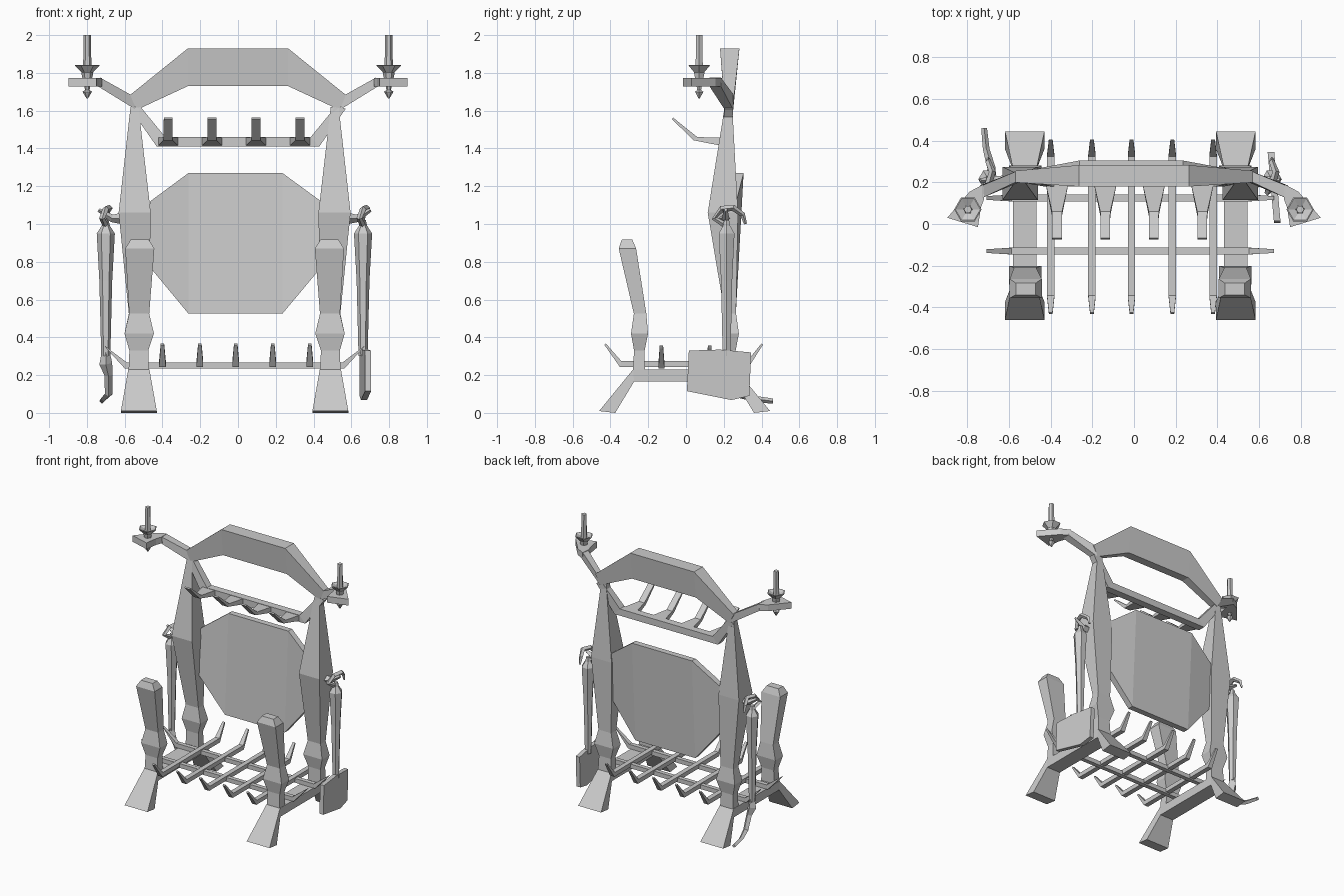
import bpy, bmesh, math
from mathutils import Vector

CX = -0.018   # centre line of the legs and grate


def loft(name, rings, loops=False):
    """Skin a list of equal-sized rings and cap both ends."""
    bm = bmesh.new()
    rows = [[bm.verts.new(p) for p in r] for r in rings]
    n = len(rows[0])
    for a, b in zip(rows, rows[1:]):
        for i in range(n):
            bm.faces.new((a[i], a[(i + 1) % n], b[(i + 1) % n], b[i]))
    bm.faces.new(rows[0])
    bm.faces.new(rows[-1])
    bmesh.ops.recalc_face_normals(bm, faces=bm.faces)
    me = bpy.data.meshes.new(name)
    bm.to_mesh(me)
    bm.free()
    ob = bpy.data.objects.new(name, me)
    bpy.context.collection.objects.link(ob)
    return ob


def post(name, cx, s, stations):
    """Vertical square column: (x offset, y, z, half width, half depth)."""
    loft(name, [[(cx + s * x + i * hx, y + j * hy, z)
                 for i, j in ((-1, -1), (1, -1), (1, 1), (-1, 1))]
                for x, y, z, hx, hy in stations])


def side_bar(name, cx, stations):
    """Bar drawn in the side view: (upper yz, lower yz, half width)."""
    loft(name, [[(cx - w, *a), (cx + w, *a), (cx + w, *b), (cx - w, *b)]
                for a, b, w in stations])


def front_bar(name, cx, s, stations):
    """Bar drawn in the front view: (xz, y range, xz, y range)."""
    loft(name, [[(cx + s * a[0], ya[0], a[1]), (cx + s * a[0], ya[1], a[1]),
                 (cx + s * b[0], yb[1], b[1]), (cx + s * b[0], yb[0], b[1])]
                for a, ya, b, yb in stations])


def lathe(name, x, y, profile, n=6):
    loft(name, [[(x + r * math.cos(2 * math.pi * i / n), y + r * math.sin(2 * math.pi * i / n), z)
                 for i in range(n)] for r, z in profile])


def tube(name, pts, radii):
    """Four-sided tapering rod along a path."""
    P = [Vector(p) for p in pts]
    rings = []
    for i, (p, r) in enumerate(zip(P, radii)):
        t = (P[min(i + 1, len(P) - 1)] - P[max(i - 1, 0)]).normalized()
        ref = Vector((1, 0, 0)) if abs(t.x) < 0.7 else Vector((0, 1, 0))
        u = t.cross(ref).normalized()
        v = t.cross(u)
        rings.append([p + u * r, p + v * r, p - u * r, p - v * r])
    loft(name, rings)


def mirrored(half):
    """Complete a front-view station list that starts at +x."""
    flip = lambda q: (-q[0], q[1])
    return half + [(flip(a), ya, flip(b), yb) for a, ya, b, yb in reversed(half)]


for s, tag in ((-1, "left"), (1, "right")):
    # Splayed feet joined by a beam
    side_bar(tag + "_foot_beam", CX + s * 0.507, [
        ((-0.46, 0.01), (-0.375, 0.0), 0.095), ((-0.28, 0.23), (-0.275, 0.165), 0.056),
        ((0.265, 0.23), (0.26, 0.165), 0.056), ((0.445, 0.01), (0.36, 0.0), 0.095)])
    # Front and back posts
    post(tag + "_front_post", CX, s, [
        (0.507, -0.25, 0.2, 0.055, 0.032), (0.507, -0.247, 0.33, 0.05, 0.028),
        (0.505, -0.246, 0.42, 0.078, 0.045), (0.505, -0.243, 0.525, 0.053, 0.033),
        (0.502, -0.31, 0.87, 0.077, 0.046), (0.502, -0.312, 0.917, 0.048, 0.028)])
    post(tag + "_back_post", CX, s, [
        (0.507, 0.237, 0.2, 0.055, 0.032), (0.507, 0.235, 0.33, 0.05, 0.028),
        (0.505, 0.235, 0.42, 0.078, 0.045), (0.507, 0.235, 0.525, 0.053, 0.03),
        (0.529, 0.195, 1.06, 0.085, 0.08), (0.53, 0.225, 1.62, 0.021, 0.02)])
    # Candle arm and bracket
    front_bar(tag + "_candle_arm", 0, s, [
        ((0.56, 1.68), (0.205, 0.255), (0.54, 1.605), (0.205, 0.25)),
        ((0.73, 1.775), (0.125, 0.185), (0.74, 1.728), (0.125, 0.185))])
    plan = [(0.725, 0.19), (0.79, 0.155), (0.897, 0.03), (0.75, -0.015), (0.735, 0.08), (0.72, 0.12)]
    loft(tag + "_candle_bracket", [[(s * x, y, z) for x, y in plan] for z in (1.727, 1.774)])
    # Candle, drip dish and holder
    lathe(tag + "_candle", s * 0.798, 0.07, [(0.022, 1.83), (0.019, 2.0)])
    lathe(tag + "_candle_dish", s * 0.798, 0.07, [
        (0.028, 1.8), (0.066, 1.84), (0.06, 1.842), (0.022, 1.825)])
    lathe(tag + "_candle_holder", s * 0.798, 0.07, [
        (0.004, 1.665), (0.025, 1.7), (0.012, 1.71), (0.018, 1.74), (0.032, 1.8), (0.02, 1.83)])
    # Tool peg on the post
    tube(tag + "_tool_peg", [(CX + s * 0.58, 0.2, 1.03), (CX + s * 0.65, 0.21, 1.03),
                             (CX + s * 0.72, 0.21, 1.075)], [0.035, 0.02, 0.01])

# Arched headboard and the lower hook rail
front_bar("headboard", 0, 1, mirrored([
    ((0.575, 1.68), (0.2, 0.255), (0.535, 1.605), (0.205, 0.25)),
    ((0.265, 1.93), (0.18, 0.283), (0.265, 1.73), (0.2, 0.262))]))
front_bar("hook_rail", 0, 1, mirrored([
    ((0.52, 1.625), (0.205, 0.25), (0.57, 1.61), (0.205, 0.25)),
    ((0.385, 1.46), (0.18, 0.235), (0.43, 1.41), (0.18, 0.235))]))
for i, x in enumerate((-0.37, -0.138, 0.095, 0.328)):
    side_bar(f"rail_hook_{i + 1}", x, [
        ((0.2, 1.457), (0.2, 1.412), 0.056), ((0.06, 1.46), (0.04, 1.443), 0.024),
        ((-0.068, 1.563), (-0.074, 1.555), 0.023)])

# Octagonal back panel, bowed across its width and leaning back
front, back = [], []
cols = [(-0.465, 1.12, 0.77), (-0.262, 1.27, 0.525), (0.235, 1.27, 0.525), (0.44, 1.12, 0.77)]
rings = []
for x, zt, zb in cols:
    bow = 0 if abs(x) < 0.3 else -0.03
    f = lambda z: 0.22 + (z - 0.525) * 0.055 + bow
    rings.append([(x, f(zt), zt), (x, f(zt) + 0.044, zt), (x, f(zb) + 0.044, zb), (x, f(zb), zb)])
loft("back_panel", rings)

# Log grate: two cross bars with raised tips, five bars front to back
for y, tag in ((-0.13, "front"), (0.125, "back")):
    r, t = (y - 0.016, y + 0.016), (y - 0.009, y + 0.009)
    half = [((0.69, 0.357), t, (0.68, 0.342), t), ((0.57, 0.266), r, (0.58, 0.234), r)]
    st = mirrored(half)
    front_bar(tag + "_grate_cross_bar", CX, 1, st)
for i, x in enumerate((-0.4, -0.202, -0.012, 0.184, 0.38)):
    side_bar(f"grate_bar_{i + 1}", x, [
        ((-0.425, 0.368), (-0.432, 0.36), 0.009), ((-0.343, 0.275), (-0.35, 0.243), 0.018),
        ((0.325, 0.275), (0.332, 0.243), 0.018), ((0.4, 0.368), (0.407, 0.36), 0.009)])


# Hanging fire tools: tapered handle with a curled loop on top
def handle(name, x, lean, bottom):
    lathe(name + "_handle", x, 0.215, [(0.015, 1.02), (0.022, 0.99), (0.048, 0.95), (0.034, 0.7),
                                       (0.024, bottom)])
    tube(name + "_loop", [(x, 0.215, 0.99), (x - lean, 0.15, 1.03), (x, 0.19, 1.08),
                          (x + lean, 0.25, 1.085), (x, 0.3, 1.05), (x, 0.315, 1.0)],
         [0.017, 0.015, 0.017, 0.017, 0.014, 0.008])


handle("poker", -0.7, 0.02, 0.3)
handle("shovel", 0.662, 0.02, 0.3)
tube("poker_tip", [(-0.7, 0.215, 0.32), (-0.7, 0.215, 0.26), (-0.685, 0.23, 0.2),
                   (-0.685, 0.27, 0.1), (-0.71, 0.36, 0.075), (-0.72, 0.46, 0.062)],
     [0.022, 0.034, 0.022, 0.02, 0.016, 0.014])

# Shovel blade
outline = [(0.015, 0.33), (0.18, 0.335), (0.345, 0.32), (0.335, 0.09), (0.24, 0.068), (0.005, 0.115)]
skew = lambda y: 0.695 - 0.09 * y
loft("shovel_blade", [[(skew(y) + d, y, z) for y, z in outline] for d in (-0.022, 0.01)])
